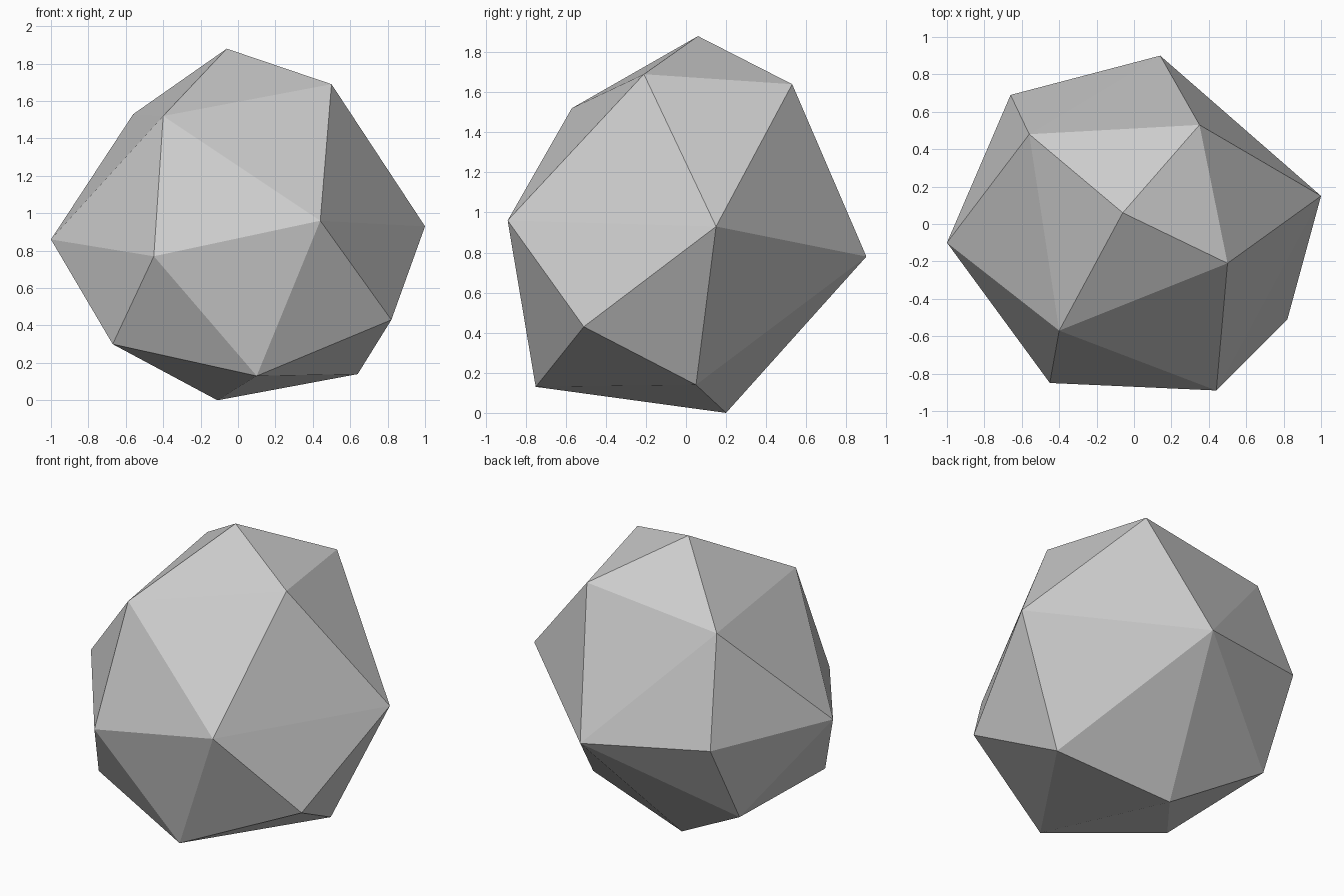
import bpy
import bmesh

cube = bpy.data.objects.get("Cube")
if cube:
    bpy.data.objects.remove(cube, do_unlink=True)

# Plain grey stone
stone = bpy.data.materials.new("grey_stone")
stone.use_nodes = True
colour = (0.6, 0.6, 0.6, 1.0)
stone.diffuse_color = colour
stone.node_tree.nodes["Principled BSDF"].inputs["Base Color"].default_value = colour

# Corners of the boulder, from the peak down to the base
peak = [(-0.06, 0.06, 1.88)]
shoulder = [(0.5, -0.21, 1.69), (0.35, 0.53, 1.64),
            (-0.56, 0.48, 1.53), (-0.4, -0.57, 1.52)]
waist = [(1.0, 0.15, 0.93), (0.14, 0.9, 0.78), (-0.66, 0.69, 0.86),
         (-1.0, -0.1, 0.86), (-0.45, -0.85, 0.77), (0.44, -0.89, 0.96)]
foot = [(0.82, -0.51, 0.43), (0.64, 0.05, 0.14), (-0.67, 0.4, 0.32),
        (-0.67, -0.49, 0.3), (0.1, -0.75, 0.13), (-0.11, 0.2, 0.0)]

# Wrap flat facets around the corners
bm = bmesh.new()
for corner in peak + shoulder + waist + foot:
    bm.verts.new(corner)
bmesh.ops.convex_hull(bm, input=bm.verts[:])
bmesh.ops.recalc_face_normals(bm, faces=bm.faces[:])
for face in bm.faces:
    face.smooth = False

mesh = bpy.data.meshes.new("boulder")
bm.to_mesh(mesh)
bm.free()
mesh.materials.append(stone)
boulder = bpy.data.objects.new("boulder", mesh)
bpy.context.collection.objects.link(boulder)
